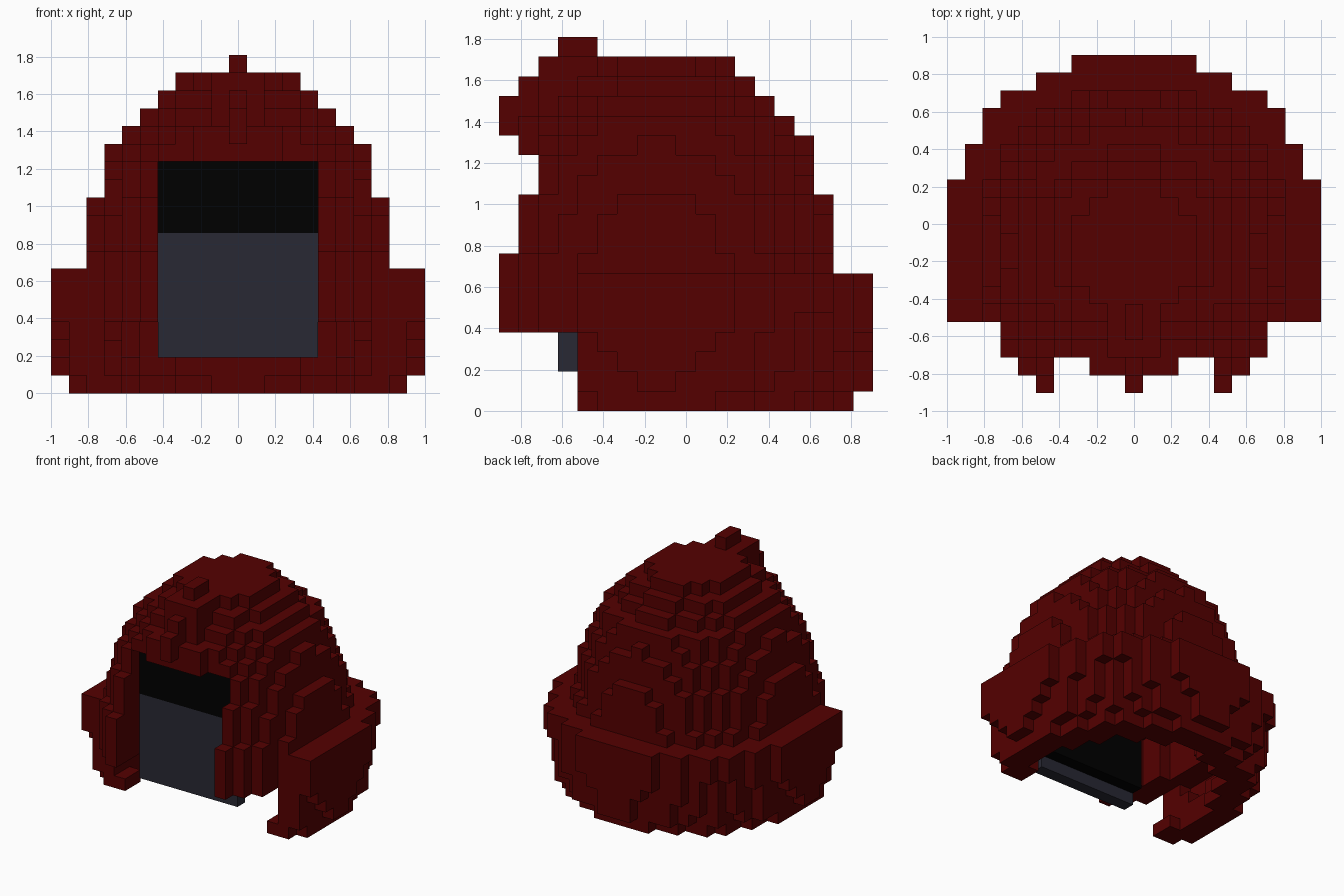
import bpy, bmesh
from mathutils import Vector
from itertools import product

U = 2 / 21      # edge of one block
MID = -1.47     # dome axis in y, in blocks

cube = bpy.data.objects.get("Cube")
if cube:
    bpy.data.objects.remove(cube)


def material(name, rgb):
    m = bpy.data.materials.new(name)
    m.use_nodes = True
    m.diffuse_color = (*rgb, 1)
    m.node_tree.nodes["Principled BSDF"].inputs["Base Color"].default_value = (*rgb, 1)
    return m


red = material("dark red", (0.089, 0, 0))
grey = material("slate grey", (0.0215, 0.0215, 0.034))
black = material("black", (0, 0, 0))

SIDES = [(Vector(d), Vector(a), Vector(b)) for d, a, b in (
    ((1, 0, 0), (0, 1, 0), (0, 0, 1)), ((-1, 0, 0), (0, 0, 1), (0, 1, 0)),
    ((0, 1, 0), (0, 0, 1), (1, 0, 0)), ((0, -1, 0), (1, 0, 0), (0, 0, 1)),
    ((0, 0, 1), (1, 0, 0), (0, 1, 0)), ((0, 0, -1), (0, 1, 0), (1, 0, 0)))]


def block_object(name, cells, mat):
    """Mesh the exposed sides of a set of grid cells."""
    cells = set(cells)
    bm = bmesh.new()
    for c in cells:
        centre = Vector(c) + Vector((0, 0, 0.5))
        for d, a, b in SIDES:
            if tuple(int(v) for v in Vector(c) + d) in cells:
                continue
            p = centre + d / 2
            corners = (-a - b, a - b, a + b, b - a)
            bm.faces.new([bm.verts.new((p + q / 2) * U) for q in corners])
    bmesh.ops.remove_doubles(bm, verts=bm.verts, dist=U / 100)
    mesh = bpy.data.meshes.new(name)
    bm.to_mesh(mesh)
    bm.free()
    mesh.materials.append(mat)
    obj = bpy.data.objects.new(name, mesh)
    bpy.context.collection.objects.link(obj)


def box(xs, ys, zs):
    """Cells in inclusive x, y and z ranges."""
    return set(product(*(range(lo, hi + 1) for lo, hi in (xs, ys, zs))))


def dist2(x, y):
    return 1.1 * x * x + (y - MID) ** 2


def ring(k, outer, inner):
    """One layer of cells between two squared radii."""
    return {(x, y, k) for x in range(-10, 11) for y in range(-9, 10)
            if inner < dist2(x, y) <= outer}


# Dome: squared radius of each layer, hollow inside and closed on top
dome_r2 = dict(zip(range(4, 18),
                   (86, 86, 86, 86, 80, 78, 74, 68, 62, 55.9, 48, 34, 24, 14.5)))
dome = set()
for k, r2 in dome_r2.items():
    thick = 2.7 if k < 13 else 2
    inner = min((r2 ** 0.5 - thick) ** 2, dome_r2.get(k + 2, -1))
    dome |= ring(k, r2, inner)
# Face opening and trimmed brow
dome = {(x, y, k) for x, y, k in dome
        if not (abs(x) <= 4 and y < -2 and k <= 12)
        and not (k == 13 and y == -8 and abs(x) > 2)}
block_object("helmet_dome", dome, red)

# Neck guard: wide bowl around the sides and back, open at the front
guard = set()
for k, r2 in enumerate((96, 111, 114, 119, 123, 126.8, 126.8)):
    guard |= ring(k, r2, (r2 ** 0.5 - 2.2) ** 2)
block_object("neck_guard", {c for c in guard - dome if c[1] >= -5}, red)

# Crest stepping down over the brow
crest = (box((0, 0), (-6, -5), (18, 18)) | box((-1, 1), (-7, -5), (16, 17))
         | box((0, 0), (-8, -8), (15, 16)) | box((0, 0), (-9, -9), (14, 15)))
block_object("brow_crest", crest - dome, red)

# Visor plate and the dark face behind and above it
visor = box((-4, 4), (-6, -6), (2, 8))
block_object("visor_plate", visor, grey)
face = box((-4, 4), (-6, -5), (3, 12))
block_object("face_shadow_panel", face - visor, black)
